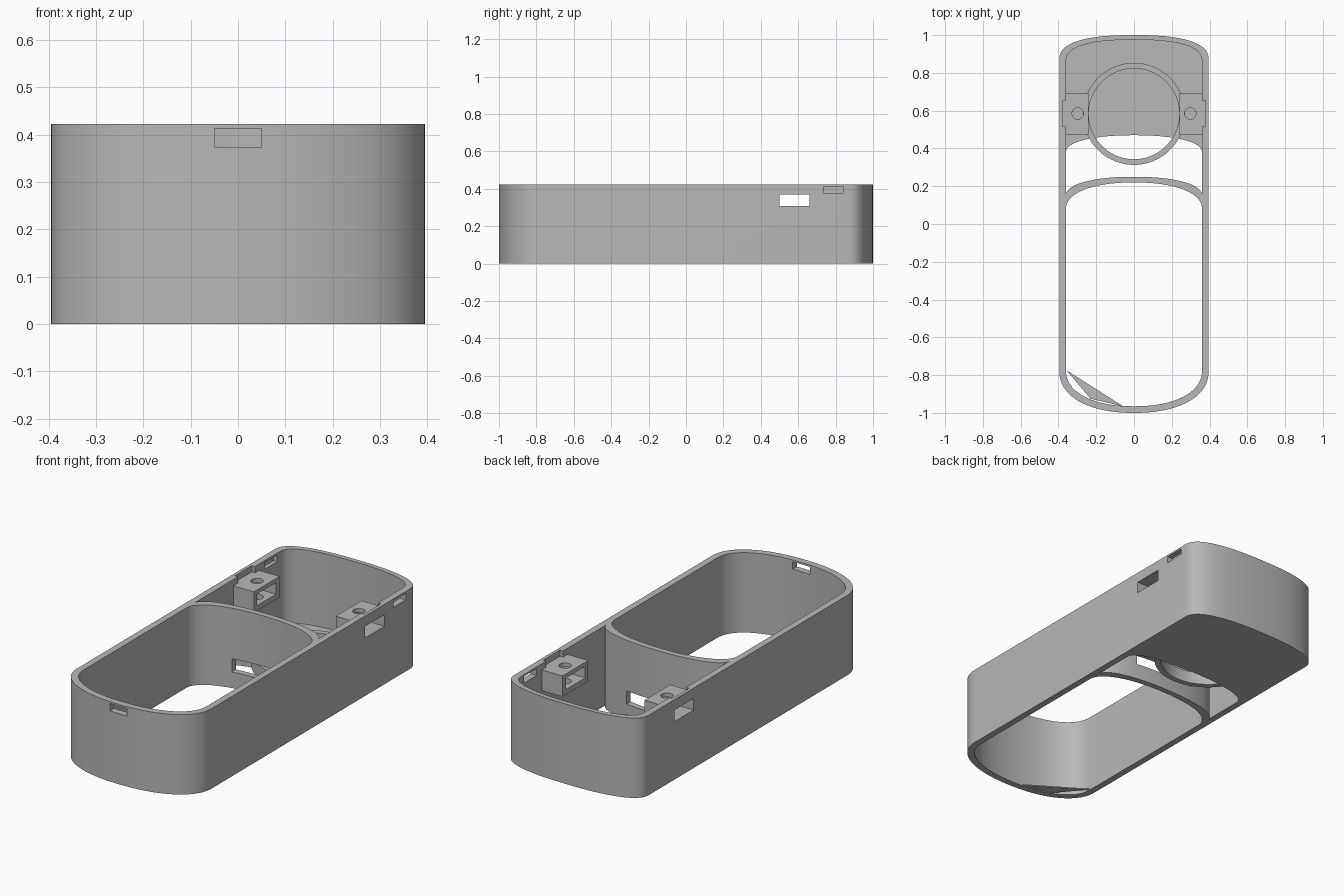
import bpy, bmesh, math

cube = bpy.data.objects.get("Cube")
if cube:
    bpy.data.objects.remove(cube, do_unlink=True)

TOP = 0.423
grey = bpy.data.materials.new("matte_grey")
grey.use_nodes = True
grey.diffuse_color = (0.48, 0.48, 0.48, 1)
grey.node_tree.nodes["Principled BSDF"].inputs["Base Color"].default_value = (0.48, 0.48, 0.48, 1)


def bow(width, base, rise, power, n=40):
    """Soft arched edge, running from +x to -x."""
    pts = []
    for i in range(n + 1):
        a = math.pi * i / n
        c, s = math.cos(a), math.sin(a)
        x = width * math.copysign(abs(c) ** (2 / power), c)
        pts.append((x, base + rise * abs(s) ** (2 / power)))
    return pts


def circle(cx, cy, r, n=48):
    return [(cx + r * math.cos(math.tau * i / n), cy + r * math.sin(math.tau * i / n)) for i in range(n)]


def prism(name, outline, z0, z1):
    """Extrude a flat outline between two heights."""
    bm = bmesh.new()
    face = bm.faces.new([bm.verts.new((x, y, z0)) for x, y in outline])
    top = bmesh.ops.extrude_face_region(bm, geom=[face])["geom"]
    bmesh.ops.translate(bm, vec=(0, 0, z1 - z0), verts=[g for g in top if isinstance(g, bmesh.types.BMVert)])
    bmesh.ops.remove_doubles(bm, verts=bm.verts, dist=1e-5)
    bmesh.ops.recalc_face_normals(bm, faces=bm.faces)
    mesh = bpy.data.meshes.new(name)
    bm.to_mesh(mesh)
    bm.free()
    mesh.materials.append(grey)
    obj = bpy.data.objects.new(name, mesh)
    bpy.context.collection.objects.link(obj)
    return obj


def box(name, x0, x1, y0, y1, z0, z1):
    return prism(name, [(x0, y0), (x1, y0), (x1, y1), (x0, y1)], z0, z1)


def activate(obj):
    bpy.ops.object.select_all(action='DESELECT')
    obj.select_set(True)
    bpy.context.view_layer.objects.active = obj


def cut(obj, *cutters):
    for cutter in cutters:
        activate(obj)
        mod = obj.modifiers.new("cut", 'BOOLEAN')
        mod.operation = 'DIFFERENCE'
        mod.solver = 'EXACT'
        mod.object = cutter
        bpy.ops.object.modifier_apply(modifier=mod.name)
        bpy.data.objects.remove(cutter, do_unlink=True)


def smooth(obj):
    activate(obj)
    bpy.ops.object.shade_smooth_by_angle(angle=math.radians(30))


# Outlines: case ends, divider faces and floor edge
front_out = bow(0.395, -0.78, -0.22, 2.2)
front_in = bow(0.36, -0.775, -0.19, 2.2)
back_out = bow(0.395, 0.87, 0.13, 2.5)
back_in = bow(0.36, 0.86, 0.115, 2.5)
divider_front = bow(0.36, 0.08, 0.14, 2.2)
divider_back = bow(0.36, 0.15, 0.10, 2.2)
floor_edge = bow(0.36, 0.38, 0.09, 2.2)

# Case: open front bay, floored back bay, gap between divider and floor
case = prism("case_shell", back_out + front_out[::-1], 0, TOP)
cut(case,
    prism("front_bay", divider_front + front_in[::-1], -0.1, 0.6),
    prism("back_bay", back_in + divider_back[::-1], 0.03, 0.6),
    prism("floor_gap", floor_edge + divider_back[::-1], -0.1, 0.1),
    box("front_slot", -0.05, 0.05, -1.1, -0.9, 0.374, 0.413),
    box("right_latch_slot", 0.3, 0.5, 0.735, 0.84, 0.378, 0.413),
    box("left_latch_recess", -0.38, -0.3, 0.735, 0.84, 0.378, 0.413),
    box("strap_slot", -0.5, 0.5, 0.5, 0.66, 0.307, 0.368),
    box("rim_recess", -0.378, 0.378, 0.515, 0.655, 0.39, 0.6),
    box("divider_slot", -0.18, 0.18, 0.12, 0.3, 0.085, 0.155))
smooth(case)

# Low ring resting on the floor and spanning the gap
ring = prism("floor_ring", circle(0, 0.583, 0.27, 96), 0.02, 0.085)
cut(ring, prism("ring_bore", circle(0, 0.583, 0.24, 96), -0.1, 0.2))
smooth(ring)

# Hollow side mounts with a screw hole
for side, name in ((1, "right_mount"), (-1, "left_mount")):
    x0, x1 = sorted((side * 0.24, side * 0.365))
    mount = box(name, x0, x1, 0.475, 0.69, 0.28, 0.39)
    cut(mount,
        box("tunnel", x0 - 0.1, x1 + 0.1, 0.5, 0.66, 0.307, 0.368),
        prism("screw_hole", circle(side * 0.298, 0.585, 0.03), 0.2, 0.5))
    smooth(mount)

# Thin web across one front corner
prism("corner_web", [(-0.357, -0.775), (-0.23, -0.925), (-0.055, -0.966)], 0.0, 0.006)
